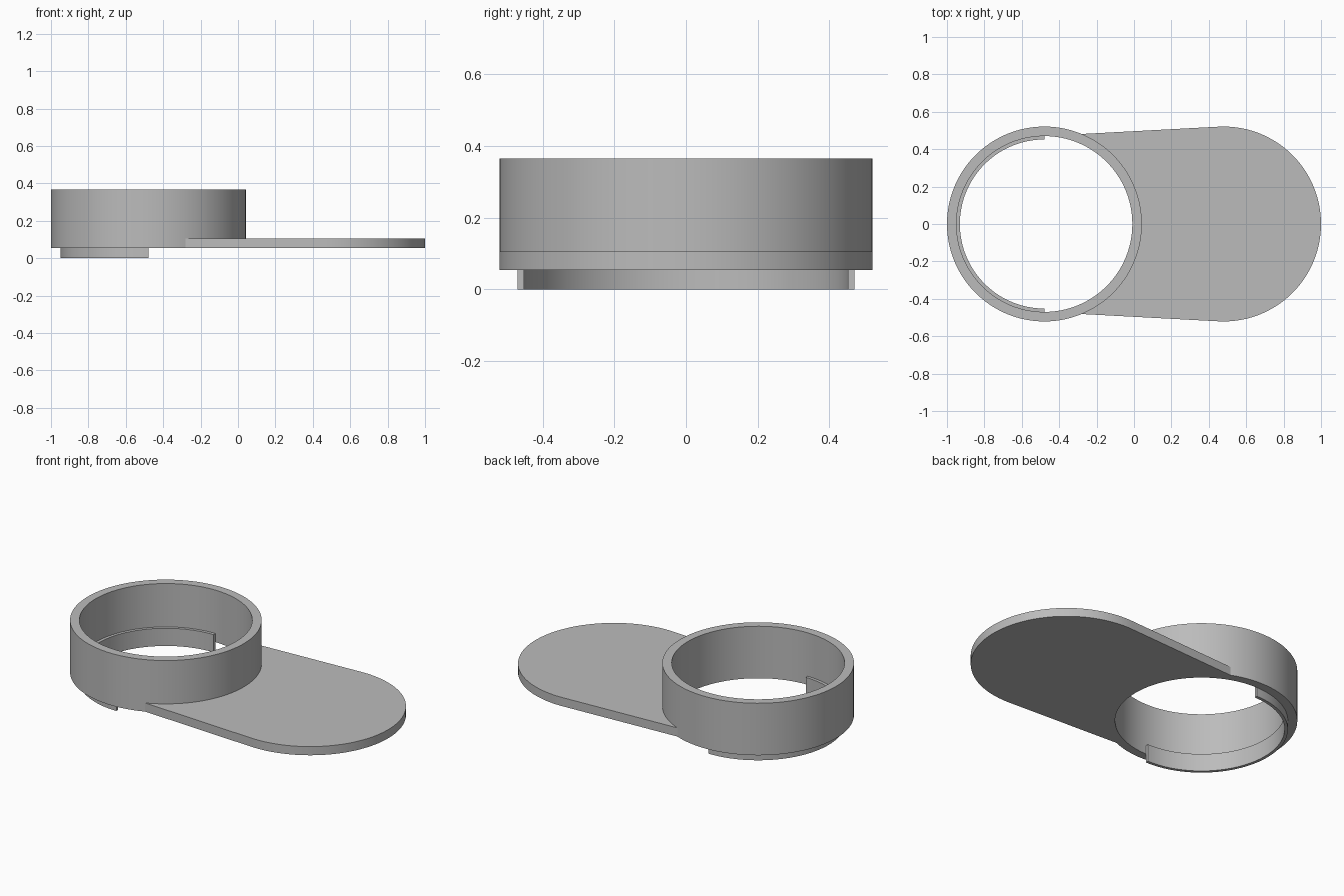
import bpy, bmesh, math

cube = bpy.data.objects.get("Cube")
if cube:
    bpy.data.objects.remove(cube, do_unlink=True)

# Main dimensions
RING_X, PLATE_X = -0.479, 0.479
OUTER, INNER, LIP_INNER = 0.521, 0.47, 0.452
BASE, PLATE_TOP, RING_TOP = 0.054, 0.106, 0.366

gray = bpy.data.materials.new("plain gray")
gray.use_nodes = True
color = (0.5, 0.5, 0.5, 1)
gray.diffuse_color = color
gray.node_tree.nodes["Principled BSDF"].inputs["Base Color"].default_value = color


def arc(cx, radius, start, end, steps):
    """Points along an arc centred on the x axis, angles in radians."""
    angles = [start + (end - start) * i / steps for i in range(steps + 1)]
    return [(cx + radius * math.cos(a), radius * math.sin(a)) for a in angles]


def finish(name, bm):
    bmesh.ops.recalc_face_normals(bm, faces=bm.faces)
    mesh = bpy.data.meshes.new(name)
    bm.to_mesh(mesh)
    bm.free()
    mesh.materials.append(gray)
    obj = bpy.data.objects.new(name, mesh)
    bpy.context.collection.objects.link(obj)
    bpy.ops.object.select_all(action='DESELECT')
    obj.select_set(True)
    bpy.context.view_layer.objects.active = obj
    bpy.ops.object.shade_smooth_by_angle(angle=math.radians(30))
    return obj


def band(name, r_out, r_in, z0, z1, start, sweep, steps):
    """Sweep a rectangular wall section around the ring's axis."""
    bm = bmesh.new()
    section = [(r_in, z0), (r_out, z0), (r_out, z1), (r_in, z1)]
    closed = sweep > 2 * math.pi - 0.001
    count = steps if closed else steps + 1
    loops = []
    for i in range(count):
        a = start + sweep * i / steps
        loops.append([bm.verts.new((RING_X + r * math.cos(a), r * math.sin(a), z))
                      for r, z in section])
    for i in range(steps):
        p, q = loops[i], loops[(i + 1) % count]
        for j in range(4):
            k = (j + 1) % 4
            bm.faces.new((p[j], p[k], q[k], q[j]))
    if not closed:
        bm.faces.new(loops[0])
        bm.faces.new(loops[-1])
    return finish(name, bm)


# Tall open ring
band("ring_wall", OUTER, INNER, BASE, RING_TOP, 0, 2 * math.pi, 128)

# Thin half-round lip inside the ring, hanging below it
band("locating_lip", INNER, LIP_INNER, 0, PLATE_TOP, math.pi / 2, math.pi, 64)

# Flat tongue: rounded far end, tapering sides, hollow end hugging the ring
tilt = math.asin((OUTER - INNER) / (PLATE_X - RING_X))
far_angle = math.pi / 2 + tilt
meet = math.acos(INNER / OUTER) + far_angle - 2 * math.acos(INNER / OUTER)
outline = arc(PLATE_X, OUTER, -far_angle, far_angle, 72)
outline += arc(RING_X, OUTER, meet, -meet, 48)
bm = bmesh.new()
face = bm.faces.new([bm.verts.new((x, y, BASE)) for x, y in outline])
top = bmesh.ops.extrude_face_region(bm, geom=[face])["geom"]
bmesh.ops.translate(bm, vec=(0, 0, PLATE_TOP - BASE),
                    verts=[v for v in top if isinstance(v, bmesh.types.BMVert)])
finish("tongue_plate", bm)
